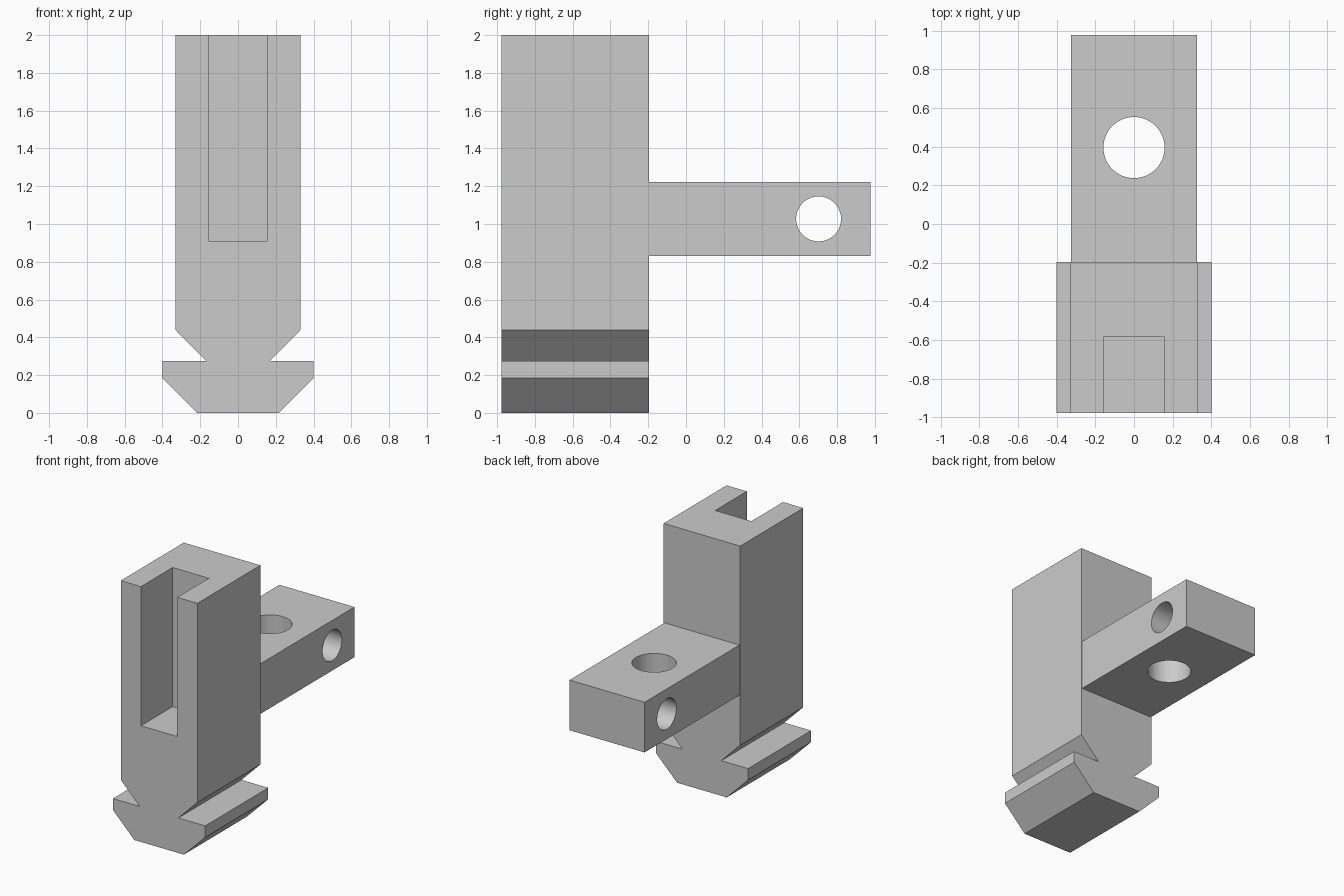
import bpy
import bmesh
from math import pi

if "Cube" in bpy.data.objects:
    bpy.data.objects.remove(bpy.data.objects["Cube"], do_unlink=True)

grey = bpy.data.materials.new("light grey")
grey.use_nodes = True
colour = (0.6, 0.6, 0.6, 1)
grey.diffuse_color = colour
grey.node_tree.nodes["Principled BSDF"].inputs["Base Color"].default_value = colour


def extrude_profile(name, half, y0, y1):
    """Mirror a half outline (x, z) about x = 0 and extrude it along y."""
    outline = half + [(-x, z) for x, z in reversed(half)]
    bm = bmesh.new()
    face = bm.faces.new([bm.verts.new((x, y0, z)) for x, z in outline])
    side = bmesh.ops.extrude_face_region(bm, geom=[face])["geom"]
    for v in side:
        if isinstance(v, bmesh.types.BMVert):
            v.co.y = y1
    bmesh.ops.recalc_face_normals(bm, faces=bm.faces)
    mesh = bpy.data.meshes.new(name)
    bm.to_mesh(mesh)
    bm.free()
    obj = bpy.data.objects.new(name, mesh)
    bpy.context.collection.objects.link(obj)
    mesh.materials.append(grey)
    return obj


def cylinder(name, radius, location, rotation):
    bpy.ops.mesh.primitive_cylinder_add(vertices=64, radius=radius, depth=1,
                                        location=location, rotation=rotation)
    obj = bpy.context.object
    obj.name = name
    obj.data.materials.append(grey)
    return obj


def cut(target, cutter):
    """Subtract the cutter, apply the result and remove the cutter."""
    cutter.hide_render = True
    mod = target.modifiers.new("cut", "BOOLEAN")
    mod.operation = "DIFFERENCE"
    mod.solver = "EXACT"
    mod.object = cutter
    bpy.ops.object.select_all(action="DESELECT")
    bpy.context.view_layer.objects.active = target
    target.select_set(True)
    bpy.ops.object.modifier_apply(modifier=mod.name)
    bpy.data.objects.remove(cutter, do_unlink=True)


# Upright post with the notched, bevelled foot
post = extrude_profile("post", [(0.215, 0), (0.4, 0.185), (0.4, 0.275), (0.168, 0.275),
                                (0.332, 0.44), (0.332, 2)], -0.977, -0.197)

# Open slot in the upper front of the post
cut(post, extrude_profile("slot_cutter", [(0.157, 0.91), (0.157, 2.2)], -1.2, -0.585))

# Arm behind the post with a vertical and a cross hole
arm = extrude_profile("arm", [(0.325, 0.83), (0.325, 1.223)], -0.197, 0.977)
cut(arm, cylinder("vertical_hole_cutter", 0.158, (0, 0.395, 1.03), (0, 0, 0)))
cut(arm, cylinder("cross_hole_cutter", 0.119, (0, 0.702, 1.027), (0, pi / 2, 0)))
bpy.ops.object.shade_smooth_by_angle()
